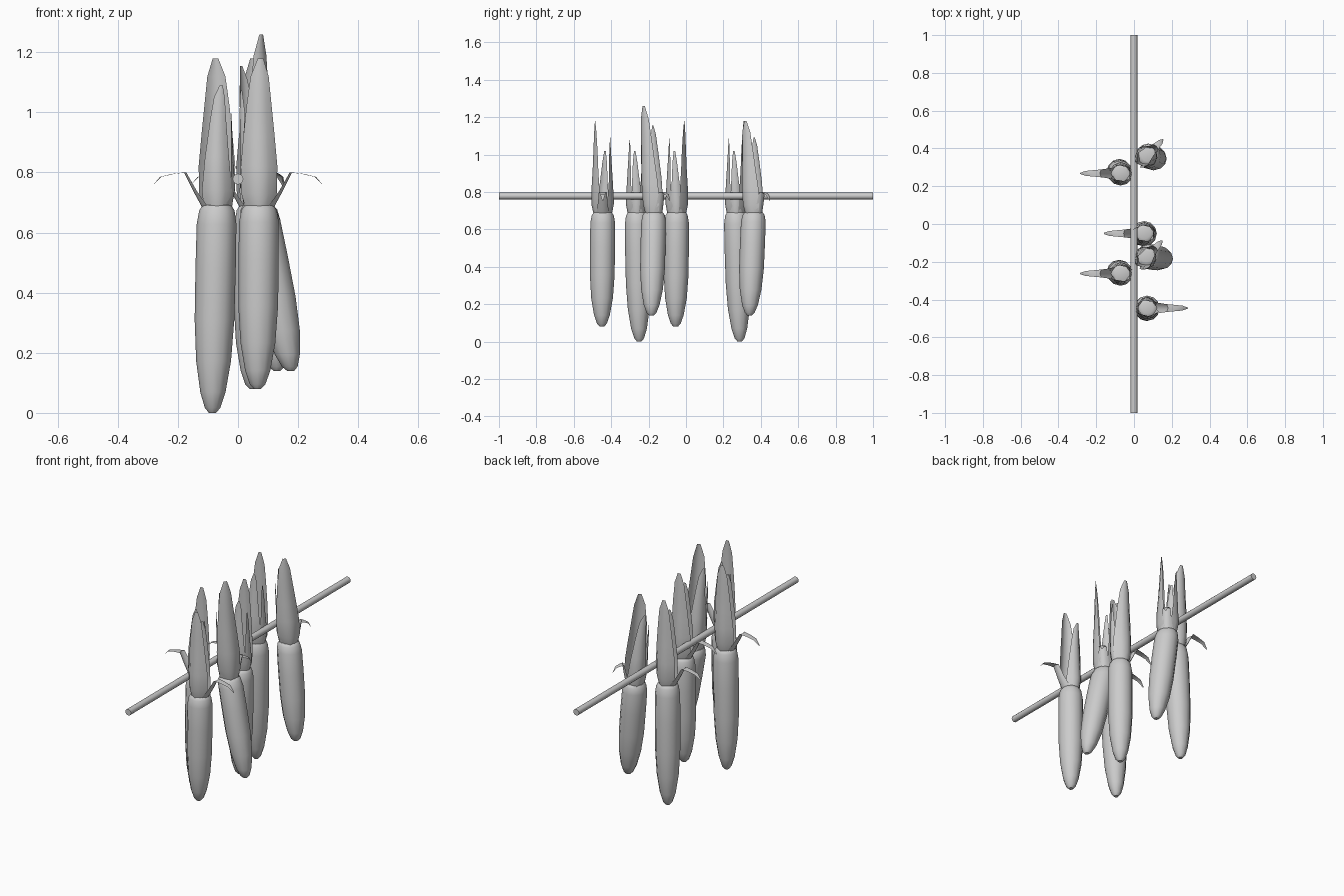
import bpy, bmesh, math
from mathutils import Vector, Matrix

cube = bpy.data.objects.get("Cube")
if cube:
    bpy.data.objects.remove(cube, do_unlink=True)

grey = bpy.data.materials.new("plain_grey")
grey.use_nodes = True
grey.diffuse_color = (0.6, 0.6, 0.6, 1)
grey.node_tree.nodes["Principled BSDF"].inputs["Base Color"].default_value = (0.6, 0.6, 0.6, 1)

NECK = 0.69  # height where cob and husk meet


def finish(name, bm, angle=40):
    mesh = bpy.data.meshes.new(name)
    bm.to_mesh(mesh)
    bm.free()
    mesh.materials.append(grey)
    obj = bpy.data.objects.new(name, mesh)
    bpy.context.collection.objects.link(obj)
    bpy.ops.object.select_all(action='DESELECT')
    obj.select_set(True)
    bpy.context.view_layer.objects.active = obj
    bpy.ops.object.shade_smooth_by_angle(angle=math.radians(angle))
    return obj


def bridge(bm, rows, closed=False):
    for a, b in zip(rows, rows[1:]):
        n = len(a)
        for i in range(n if closed else n - 1):
            j = (i + 1) % n
            bm.faces.new((a[i], a[j], b[j], b[i]))


# Cob: radius against fraction of the length below the neck
COB = [(-0.01, 0.03), (0, 0.049), (0.025, 0.059), (0.09, 0.066), (0.3, 0.067), (0.55, 0.066),
       (0.75, 0.058), (0.9, 0.042), (0.975, 0.026), (1, 0.012)]


def cob(name, top, tip, bottom, sides=12):
    bm = bmesh.new()
    rows = []
    for t, r in COB:
        c = Vector(top).lerp(Vector(tip), t)
        z = NECK + (bottom - NECK) * t
        ring = [2 * math.pi * i / sides for i in range(sides)]
        rows.append([bm.verts.new((c.x + r * math.cos(a), c.y + r * math.sin(a), z)) for a in ring])
    bridge(bm, rows, True)
    bm.faces.new(rows[0])
    bm.faces.new(rows[-1])
    bmesh.ops.recalc_face_normals(bm, faces=bm.faces)
    finish(name, bm)


# Husk leaves: rows of (height, distance out, half width, curl, sideways shift)
TALL = [(0.685, 0.050, 0.046, 0.040, 0), (0.73, 0.060, 0.059, 0.045, 0), (0.82, 0.060, 0.061, 0.042, 0),
        (0.92, 0.054, 0.052, 0.030, 0), (1.02, 0.050, 0.042, 0.022, 0), (1.12, 0.046, 0.030, 0.012, 0.002),
        (1.18, 0.042, 0.009, 0.002, 0.005)]
SHORT = [(0.685, 0.050, 0.044, 0.040, 0), (0.74, 0.060, 0.050, 0.036, 0), (0.85, 0.054, 0.040, 0.022, 0),
         (0.98, 0.046, 0.026, 0.012, 0.004), (1.05, 0.042, 0.018, 0.006, 0.008), (1.09, 0.040, 0.005, 0, 0.014)]
SIDE = [(0.685, 0.050, 0.034, 0.022, 0), (0.75, 0.060, 0.030, 0.014, 0), (0.86, 0.054, 0.020, 0.008, -0.006),
        (0.96, 0.050, 0.012, 0.003, -0.01), (1.02, 0.046, 0.004, 0, -0.012)]
DROOP = [(0.685, 0.050, 0.034, 0.020, 0), (0.74, 0.080, 0.026, 0.012, 0), (0.80, 0.110, 0.021, 0.008, 0),
         (0.795, 0.150, 0.017, 0.006, 0), (0.785, 0.190, 0.013, 0.004, 0), (0.755, 0.215, 0.003, 0, 0)]
LEAVES = [("tall", TALL, 0), ("droop", DROOP, 90), ("short", SHORT, 180), ("side", SIDE, 270)]


def leaf(name, profile, top, turn, lean=(0, 0), stretch=1.0, reach=1.0):
    bm = bmesh.new()
    spin = Matrix.Rotation(math.radians(turn), 3, 'Z')
    rows = []
    for z, out, half, curl, shift in profile:
        out = 0.05 + (out - 0.05) * reach
        k = max(0, z - NECK) / 0.5
        row = []
        for u in (-1, -0.55, 0, 0.55, 1):
            p = spin @ Vector((half * u + shift, curl * u * u - out, 0))
            row.append(bm.verts.new((p.x + top[0] + lean[0] * k, p.y + top[1] + lean[1] * k,
                                     NECK + (z - NECK) * stretch)))
        rows.append(row)
    bridge(bm, rows)
    finish(name, bm, 50)


# Hanging pole
bm = bmesh.new()
bmesh.ops.create_cone(bm, cap_ends=True, segments=12, radius1=0.018, radius2=0.018, depth=2,
                      matrix=Matrix.Translation((0, 0, 0.778)) @ Matrix.Rotation(math.pi / 2, 4, 'X'))
finish("pole", bm)

# Ears: neck position, tip position, lowest height, turn, husk lean, husk stretch, droop reach
EARS = [
    ((0.07, -0.445), (0.065, -0.45), 0.08, 0, (0, 0), 1, 1),
    ((-0.07, -0.262), (-0.085, -0.25), 0, 180, (0, 0), 1, 1),
    ((0.065, -0.172), (0.175, -0.185), 0.14, 45, (-0.02, -0.03), 1.16, 0.45),
    ((0.055, -0.05), (0.05, -0.055), 0.08, 180, (0, 0), 1, 1),
    ((-0.07, 0.268), (-0.085, 0.287), 0, 180, (0, 0), 1, 1),
    ((0.07, 0.362), (0.13, 0.34), 0.14, 45, (-0.03, -0.02), 1, 0.45),
]
for n, (top, tip, bottom, turn, lean, stretch, reach) in enumerate(EARS, 1):
    cob(f"corn_cob_{n}", top, tip, bottom)
    for label, profile, around in LEAVES:
        droops = label == "droop"
        leaf(f"husk_{label}_{n}", profile, top, turn + around, lean,
             1 if droops else stretch, reach if droops else 1)
